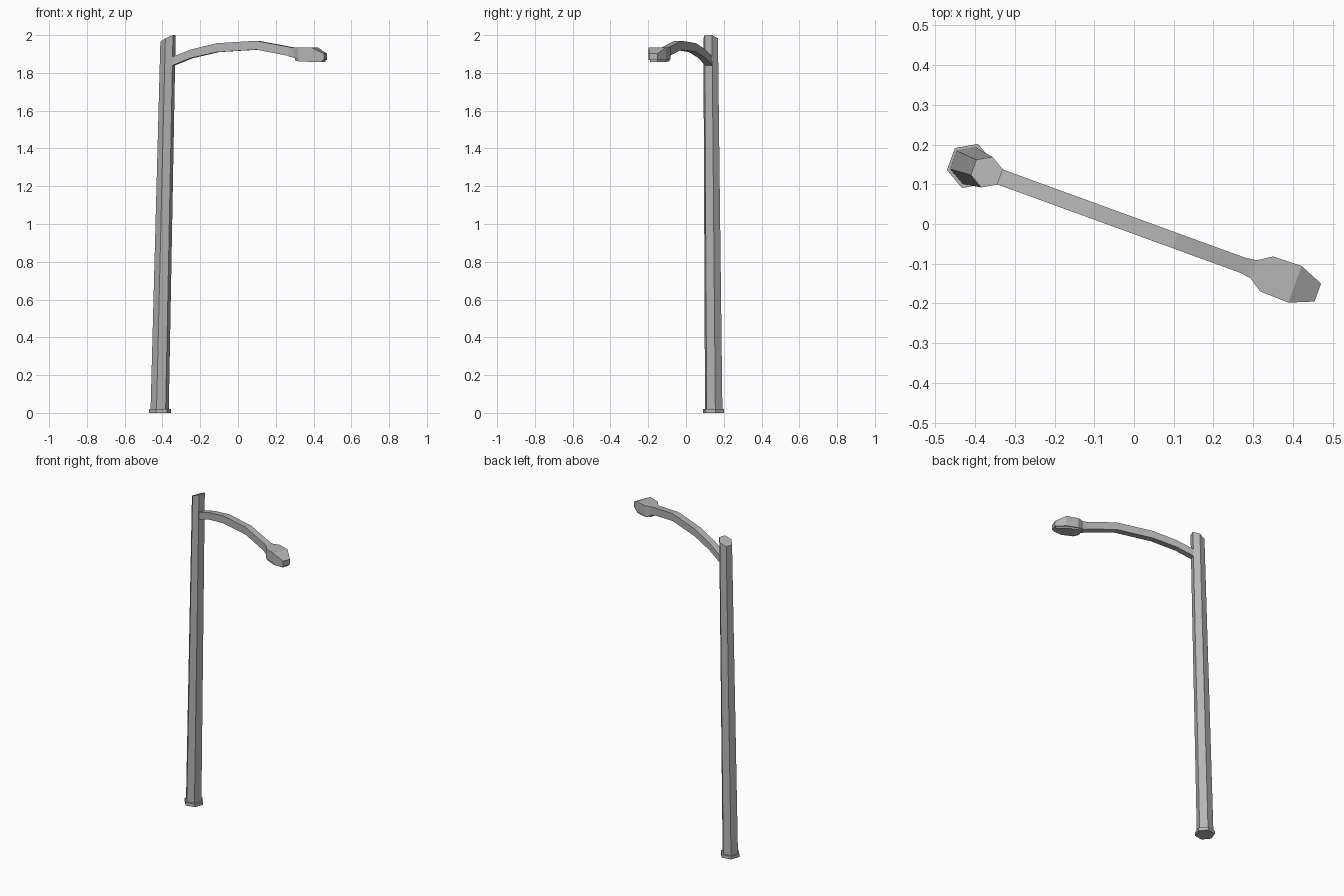
import bpy, bmesh
from math import cos, sin, radians
from mathutils import Matrix

if "Cube" in bpy.data.objects:
    bpy.data.objects.remove(bpy.data.objects["Cube"])

# Everything is built along local x, then swung to the arm's heading
SWING = Matrix.Rotation(radians(-20), 4, 'Z') @ Matrix.Translation((0, -0.004, 0))

# Dark grey painted metal
metal = bpy.data.materials.new("grey_metal")
metal.diffuse_color = (0.46, 0.46, 0.46, 1)
metal.use_nodes = True
metal.node_tree.nodes["Principled BSDF"].inputs["Base Color"].default_value = metal.diffuse_color


def loft(name, rings):
    """Skin a list of equal-length point rings and cap both ends."""
    bm = bmesh.new()
    rows = [[bm.verts.new(p) for p in ring] for ring in rings]
    n = len(rows[0])
    for a, b in zip(rows, rows[1:]):
        for i in range(n):
            j = (i + 1) % n
            bm.faces.new((a[i], a[j], b[j], b[i]))
    bm.faces.new(rows[0])
    bm.faces.new(rows[-1])
    bmesh.ops.recalc_face_normals(bm, faces=bm.faces)
    bm.transform(SWING)
    mesh = bpy.data.meshes.new(name)
    bm.to_mesh(mesh)
    bm.free()
    mesh.materials.append(metal)
    obj = bpy.data.objects.new(name, mesh)
    bpy.context.collection.objects.link(obj)
    return obj


def hexagon(x, r, z, tilt=0.0):
    ring = []
    for k in range(6):
        a = radians(30 + 60 * k)
        ring.append((x + r * cos(a), r * sin(a), z + tilt * r * cos(a)))
    return ring


def section(x, half, bottom, top):
    return [(x, -half, bottom), (x, half, bottom), (x, half, top), (x, -half, top)]


# Base plate and leaning, tapered pole with a slanted top
loft("base_plate", [hexagon(-0.438, 0.059, 0), hexagon(-0.438, 0.059, 0.02)])
loft("pole", [hexagon(-0.44, 0.049, 0.01), hexagon(-0.393, 0.041, 1.983, 0.48)])

# Curved arm
loft("arm", [section(x, 0.02, b, t) for x, b, t in (
    (-0.375, 1.834, 1.88), (-0.26, 1.878, 1.923), (-0.112, 1.91, 1.957),
    (0.112, 1.923, 1.97), (0.31, 1.887, 1.935))])

# Lamp head: tapered housing with an inset panel underneath
loft("lamp_housing", [section(x, h, b, t) for x, h, b, t in (
    (0.292, 0.02, 1.888, 1.937), (0.322, 0.024, 1.881, 1.934),
    (0.357, 0.047, 1.872, 1.935), (0.433, 0.049, 1.869, 1.935),
    (0.494, 0.024, 1.868, 1.902))])
loft("lamp_panel", [section(x, h, b, 1.885) for x, h, b in (
    (0.33, 0.024, 1.866), (0.359, 0.041, 1.861),
    (0.431, 0.043, 1.858), (0.486, 0.021, 1.858))])
